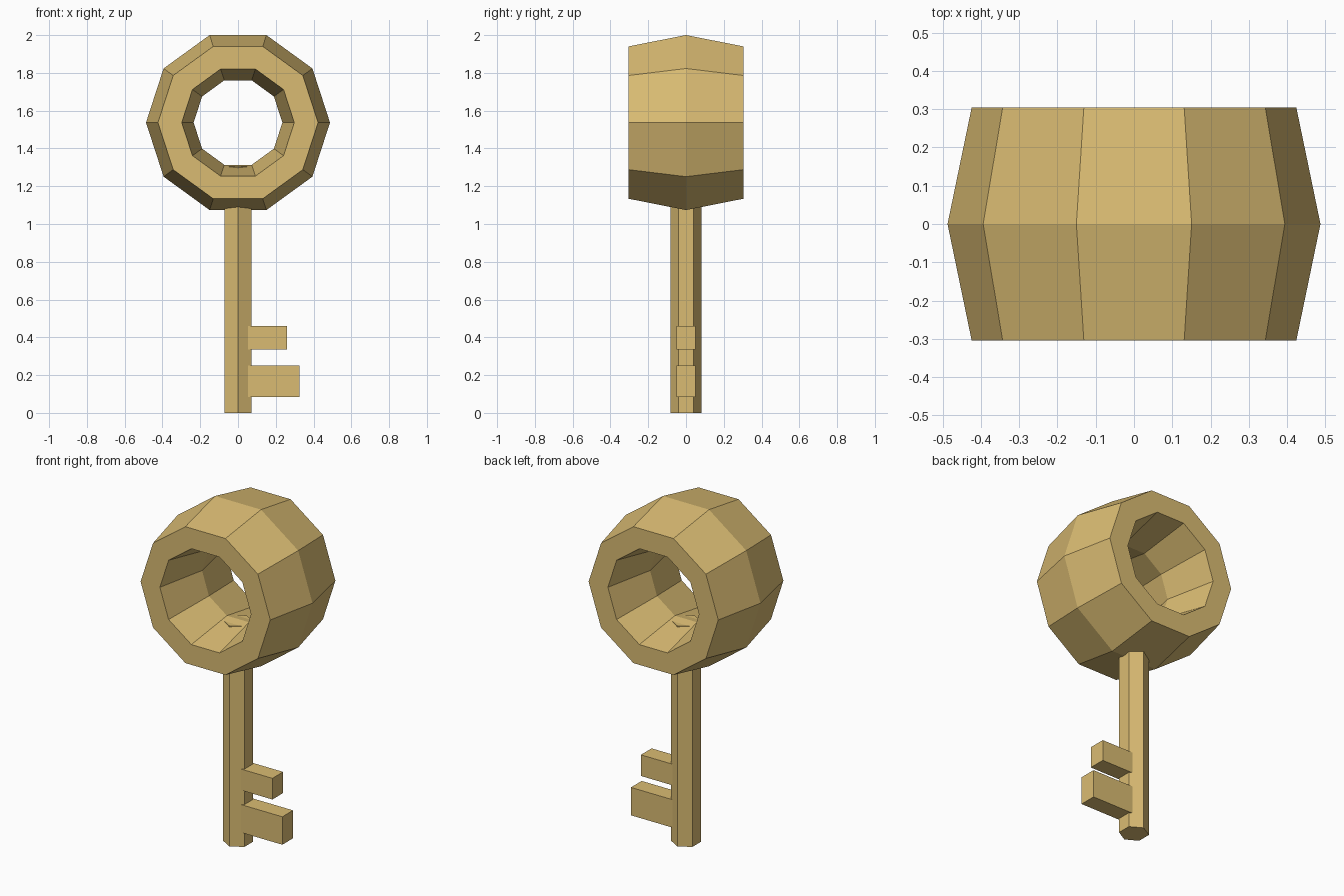
import bpy
import math

cube = bpy.data.objects.get("Cube")
if cube:
    bpy.data.objects.remove(cube, do_unlink=True)

# Single brass colour
brass = bpy.data.materials.new("brass")
brass.use_nodes = True
color = (0.70, 0.50, 0.17, 1.0)
brass.diffuse_color = color
brass.node_tree.nodes["Principled BSDF"].inputs["Base Color"].default_value = color


def finish(name):
    obj = bpy.context.object
    obj.name = name
    obj.data.materials.append(brass)
    bpy.ops.object.transform_apply(location=False, rotation=True, scale=True)
    bpy.ops.object.shade_flat()
    return obj


def tooth(name, x0, x1, z0, z1, depth=0.1):
    bpy.ops.mesh.primitive_cube_add(size=1, location=((x0 + x1) / 2, 0, (z0 + z1) / 2))
    bpy.context.object.scale = (x1 - x0, depth, z1 - z0)
    finish(name)


# Ring handle: ten-sided, with a hexagonal section stretched front to back
bpy.ops.mesh.primitive_torus_add(
    major_segments=10, minor_segments=6, major_radius=0.361, minor_radius=0.126,
    location=(0, 0, 1.537), rotation=(math.pi / 2, 0, 0))
bpy.context.object.scale = (1, 1, 2.786)
finish("ring_handle")

# Hexagonal shaft, its tip just breaking through the ring floor
shaft_height = 1.304
bpy.ops.mesh.primitive_cylinder_add(
    vertices=6, radius=0.081, depth=shaft_height, location=(0, 0, shaft_height / 2))
finish("shaft")

# Key teeth
tooth("lower_tooth", 0.03, 0.325, 0.085, 0.25)
tooth("upper_tooth", 0.03, 0.26, 0.335, 0.46)
